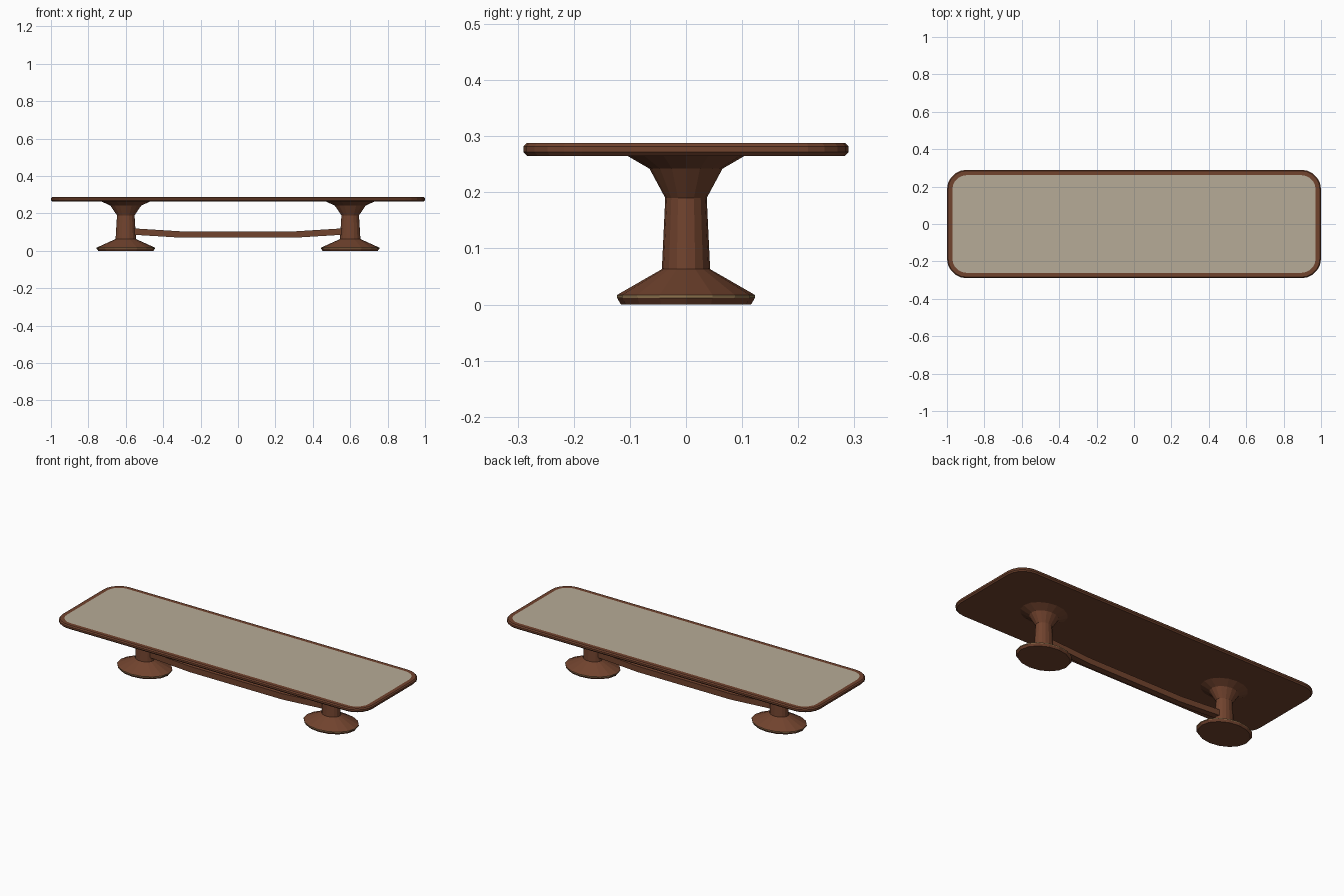
import bpy, math

if "Cube" in bpy.data.objects:
    bpy.data.objects.remove(bpy.data.objects["Cube"])


def material(name, rgb):
    m = bpy.data.materials.new(name)
    m.diffuse_color = (*rgb, 1)
    m.use_nodes = True
    m.node_tree.nodes["Principled BSDF"].inputs["Base Color"].default_value = m.diffuse_color
    return m


WOOD = material("brown wood", (0.165, 0.056, 0.027))
INLAY = material("beige inlay", (0.47, 0.41, 0.31))
BRASS = material("dull brass", (0.27, 0.17, 0.075))


def loft(name, rings, mats, slot=lambda level: 0):
    """Skin a stack of equal-sized closed rings and cap both ends."""
    n = len(rings[0])
    verts = [v for ring in rings for v in ring]
    faces, slots = [list(range(n))[::-1]], [0]
    for k in range(len(rings) - 1):
        for i in range(n):
            j = (i + 1) % n
            faces.append([k * n + i, k * n + j, (k + 1) * n + j, (k + 1) * n + i])
            slots.append(slot(k))
    faces.append([(len(rings) - 1) * n + i for i in range(n)])
    slots.append(slot(len(rings) - 1))
    mesh = bpy.data.meshes.new(name)
    mesh.from_pydata(verts, [], faces)
    for m in mats:
        mesh.materials.append(m)
    for poly, s in zip(mesh.polygons, slots):
        poly.material_index = s
    ob = bpy.data.objects.new(name, mesh)
    bpy.context.collection.objects.link(ob)
    return ob


def rounded_rect(inset, z, hx=1.0, hy=0.29, radius=0.105, steps=5):
    """Rounded rectangle ring, inset evenly from the table outline."""
    pts = []
    for q, (sx, sy) in enumerate([(1, 1), (-1, 1), (-1, -1), (1, -1)]):
        for s in range(steps + 1):
            a = math.pi / 2 * (q + s / steps)
            r = radius - inset
            pts.append((sx * (hx - radius) + r * math.cos(a),
                        sy * (hy - radius) + r * math.sin(a), z))
    return pts


def oval(x, ry, z, stretch=1.27, n=16):
    return [(x + ry * stretch * math.cos(2 * math.pi * i / n),
             ry * math.sin(2 * math.pi * i / n), z) for i in range(n)]


# Table top with chamfered rim and a flush inlaid panel
rim = [(0.007, 0.265), (0, 0.272), (0, 0.282), (0.006, 0.288), (0.029, 0.288)]
loft("table_top", [rounded_rect(i, z) for i, z in rim], [WOOD, INLAY],
     lambda k: 1 if k == len(rim) - 1 else 0)

# Oval turned pedestals with a brass band around each foot
profile = [(0.116, 0), (0.123, 0.012), (0.123, 0.017), (0.043, 0.063),
           (0.037, 0.19), (0.065, 0.242), (0.108, 0.267)]
for side, x in (("left", -0.6), ("right", 0.6)):
    loft(side + "_pedestal", [oval(x, r, z) for r, z in profile], [WOOD, BRASS],
         lambda k: 1 if k == 1 else 0)

# Sagging stretcher rail between the pedestals
W = 0.018
path = [(-0.59, 0.105), (-0.3, 0.087), (0.3, 0.087), (0.59, 0.105)]
loft("stretcher_rail",
     [[(x, -W, z - 0.017), (x, W, z - 0.017), (x, W, z + 0.017), (x, -W, z + 0.017)]
      for x, z in path], [WOOD])
